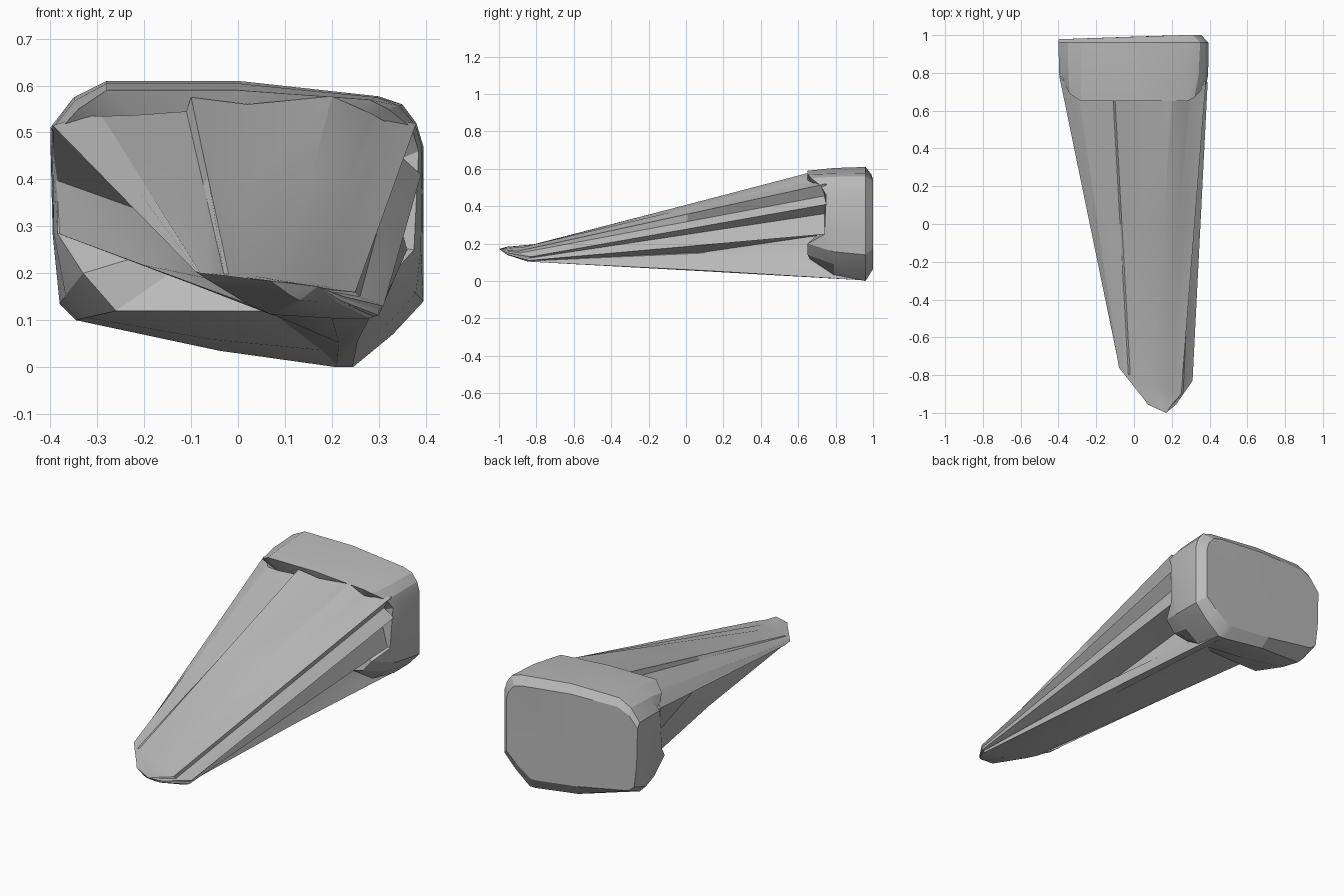
import bpy, bmesh, math

grey = bpy.data.materials.new("plain grey")
grey.diffuse_color = (0.5, 0.5, 0.5, 1)


def loft(name, rings, front, back):
    """Skin matching rings of points and close each end with a fan."""
    bm = bmesh.new()
    rows = [[bm.verts.new(p) for p in r] for r in rings]
    n = len(rows[0])
    for a, b in zip(rows, rows[1:]):
        for i in range(n):
            j = (i + 1) % n
            bm.faces.new((a[i], a[j], b[j], b[i]))
    for row, tip in ((rows[0], front), (rows[-1], back)):
        c = bm.verts.new(tip)
        for i in range(n):
            bm.faces.new((row[i], row[(i + 1) % n], c))
    bmesh.ops.remove_doubles(bm, verts=bm.verts, dist=0.0005)
    bmesh.ops.recalc_face_normals(bm, faces=bm.faces)
    me = bpy.data.meshes.new(name)
    bm.to_mesh(me)
    bm.free()
    ob = bpy.data.objects.new(name, me)
    bpy.context.collection.objects.link(ob)
    me.materials.append(grey)
    bpy.context.view_layer.objects.active = ob
    ob.select_set(True)
    bpy.ops.object.shade_smooth_by_angle(angle=math.radians(20))
    ob.select_set(False)
    return ob


# Block head: outline (x, z), then its front lip (x, y, z) point for point
outline = [(-.4, .51), (-.35, .575), (-.28, .61), (0, .61), (.3, .577),
           (.35, .56), (.38, .52), (.395, .47), (.395, .25), (.395, .14),
           (.33, .07), (.245, 0), (.21, 0), (-.04, .035), (-.345, .1),
           (-.38, .135), (-.395, .285)]
lip = [(-.385, .77, .5), (-.34, .69, .55), (-.28, .65, .59), (0, .65, .59),
       (.28, .65, .57), (.32, .67, .55), (.37, .72, .51), (.385, .75, .46),
       (.375, .74, .25), (.33, .65, .2), (.28, .65, .14), (.22, .66, .12),
       (.18, .66, .12), (-.1, .65, .12), (-.26, .65, .12),
       (-.33, .65, .2), (-.385, .75, .285)]

# Shoulder swells from the lip to the full outline
shoulder = [(lx + (x - lx) * .75, max(ly + .02, .79), lz + (z - lz) * .72)
            for (x, z), (lx, ly, lz) in zip(outline, lip)]
# Full outline, its lower left corner further forward
full = [(x, .88 if z < .2 and x < -.2 else .96, z) for x, z in outline]
# Back face: bevelled at top, bottom and right, sharp on the left
back = [(-.395 + (x + .395) * .95, min(1, .978 + .032 * (x + .4)),
         .31 + (z - .31) * (.87 if z > .31 else .8)) for x, z in outline]
loft("block_head", [lip, shoulder, full, back], (0, .76, .30), (0, .992, .3))

# Tapered shaft: (point at the head, point at the narrow end[, point between])
spokes = [
    ((-.395, .78, .515), (-.09, -.70, .203)),
    ((-.33, .72, .535), (-.085, -.73, .202)),
    ((-.29, .66, .535), (-.08, -.76, .20)),
    ((-.22, .65, .537), (-.06, -.78, .20)),
    ((-.11, .65, .545), (-.03, -.80, .198)),
    ((-.10, .65, .575), (-.02, -.80, .198)),
    ((.02, .65, .560), (.03, -.82, .195)),
    ((.20, .65, .577), (.10, -.84, .187)),
    ((.285, .65, .540), (.16, -.87, .182)),
    ((.31, .68, .525), (.20, -.88, .170)),
    ((.38, .75, .520), (.25, -.90, .160)),
    ((.34, .74, .455), (.26, -.89, .150)),
    ((.39, .75, .410), (.31, -.83, .130)),
    ((.33, .74, .360), (.30, -.84, .122)),
    ((.36, .74, .250), (.30, -.84, .110)),
    ((.18, .75, .250), (.29, -.84, .108), (.20, .10, .155)),
    ((.20, .66, .110), (.29, -.84, .107), (.21, .10, .150)),
    ((.245, .955, .004), (.28, -.845, .104), (.255, .10, .056)),
    ((.21, .955, .004), (.20, -.84, .104), (.215, .10, .052)),
    ((.08, .70, .110), (.07, -.76, .112), (.08, .10, .110)),
    ((-.385, .77, .285), (.02, -.74, .135)),
    ((-.392, .78, .400), (-.07, -.71, .190), (-.07, -.10, .285)),
]
wide = [s[0] for s in spokes]
narrow = [s[1] for s in spokes]
middle = [s[2] if len(s) > 2 else
          tuple(n + (w - n) * .55 for w, n in zip(s[0], s[1])) for s in spokes]
# Blunt nose ring drawn in towards the foremost point
nose = [(.17 + (x - .17) * .38, -.955, .168 + (z - .168) * .45)
        for x, y, z in narrow]
loft("tapered_shaft", [nose, narrow, middle, wide],
     (.17, -1.0, .172), (.0, .85, .35))
